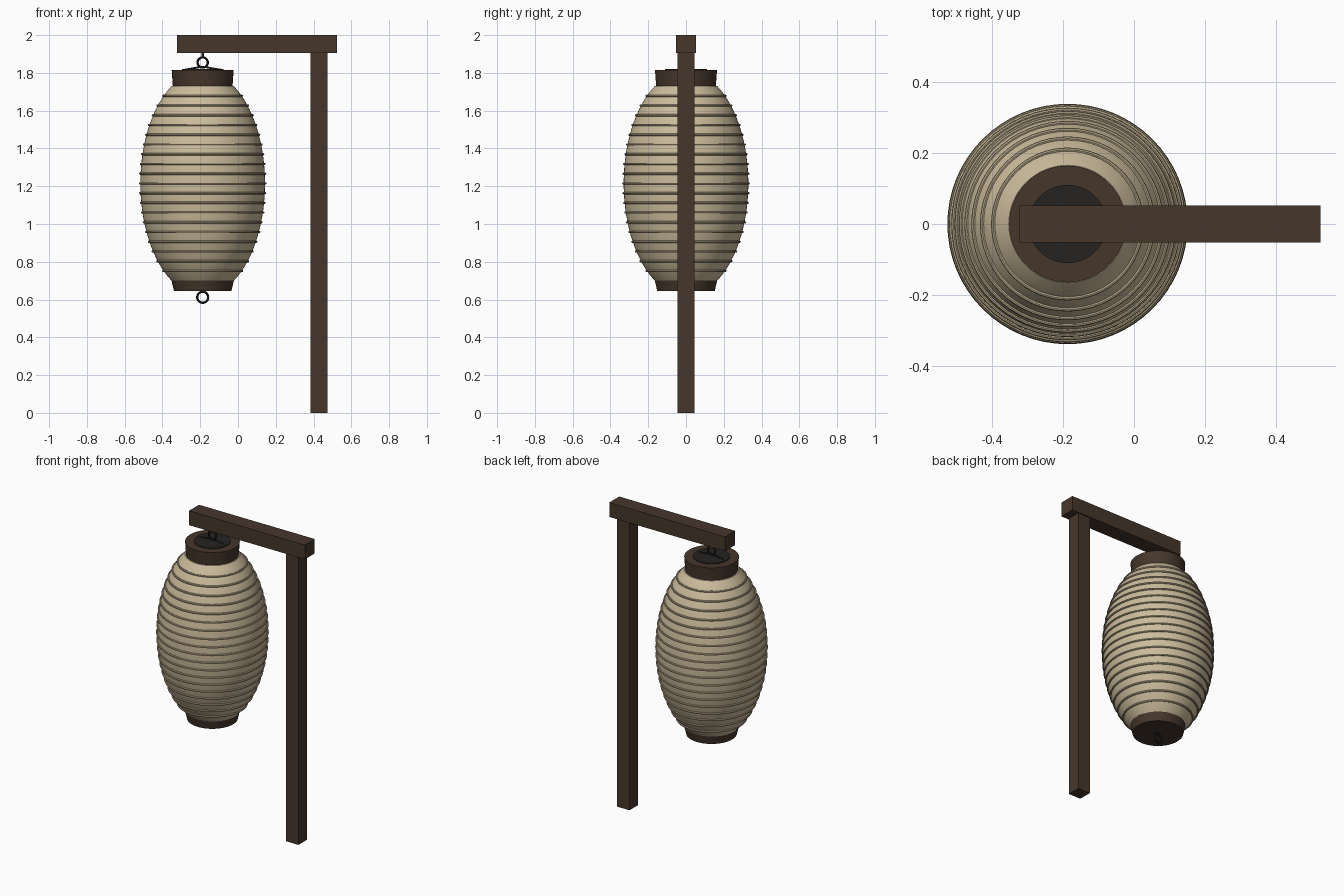
import bpy, math
from mathutils import Vector

if "Cube" in bpy.data.objects:
    bpy.data.objects.remove(bpy.data.objects["Cube"])

CX = -0.187          # lantern axis
MID, HALF = 1.215, 0.515


def material(name, rgb):
    m = bpy.data.materials.new(name)
    m.diffuse_color = (*rgb, 1)
    m.use_nodes = True
    m.node_tree.nodes["Principled BSDF"].inputs["Base Color"].default_value = m.diffuse_color
    return m


WOOD = material("dark_wood", (0.06, 0.037, 0.024))
PAPER = material("paper", (0.60, 0.50, 0.33))
RIB = material("bamboo_rib", (0.48, 0.40, 0.26))
IRON = material("iron", (0.018, 0.017, 0.016))


def finish(obj, name, mat, smooth=True):
    obj.name = name
    obj.data.materials.append(mat)
    if smooth:
        bpy.ops.object.shade_smooth_by_angle(angle=math.radians(35))
    return obj


def box(name, lo, hi, mat):
    lo, hi = Vector(lo), Vector(hi)
    bpy.ops.mesh.primitive_cube_add(size=1, location=(lo + hi) / 2)
    obj = bpy.context.object
    obj.scale = hi - lo
    return finish(obj, name, mat, False)


def lathe(name, profile, mat, n=64):
    """Surface of revolution about the lantern axis; ends with r > 0 are capped."""
    verts, faces = [], []
    for r, z in profile:
        for i in range(n):
            a = math.tau * i / n
            verts.append((r * math.cos(a), r * math.sin(a), z))
    for k in range(len(profile) - 1):
        for i in range(n):
            j = (i + 1) % n
            faces.append((k * n + i, k * n + j, (k + 1) * n + j, (k + 1) * n + i))
    faces.append(tuple(reversed(range(n))))
    faces.append(tuple(range((len(profile) - 1) * n, len(profile) * n)))
    me = bpy.data.meshes.new(name)
    me.from_pydata(verts, [], faces)
    obj = bpy.data.objects.new(name, me)
    obj.location.x = CX
    bpy.context.collection.objects.link(obj)
    bpy.ops.object.select_all(action='DESELECT')
    obj.select_set(True)
    bpy.context.view_layer.objects.active = obj
    return finish(obj, name, mat)


def ring(name, z, major, minor, mat, upright=False, seg=64):
    bpy.ops.mesh.primitive_torus_add(
        location=(CX, 0, z), rotation=(math.pi / 2 if upright else 0, 0, 0),
        major_radius=major, minor_radius=minor, major_segments=seg, minor_segments=8)
    return finish(bpy.context.object, name, mat)


def rod(name, a, b, r, mat):
    a, b = Vector(a), Vector(b)
    bpy.ops.mesh.primitive_cylinder_add(vertices=12, radius=r, depth=(b - a).length,
                                        location=(a + b) / 2)
    obj = bpy.context.object
    obj.rotation_euler = (b - a).to_track_quat('Z', 'Y').to_euler()
    return finish(obj, name, mat)


def body_radius(z):
    return 0.33 * math.sqrt(1 - ((z - MID) / 0.595) ** 2)


# Wooden stand
box("post", (0.383, -0.044, 0), (0.473, 0.044, 1.91), WOOD)
box("beam", (-0.322, -0.052, 1.905), (0.525, 0.052, 2.0), WOOD)

# Paper body
levels = [MID - HALF + 2 * HALF * i / 40 for i in range(41)]
lathe("paper_body", [(body_radius(z), z) for z in levels], PAPER)

# Ribs around the body
for i in range(1, 20):
    z = MID - HALF + 2 * HALF * i / 20
    ring(f"rib_{i:02d}", z, body_radius(z) + 0.002, 0.006, RIB)

# Wooden collars and top plate
lathe("bottom_collar", [(0.152, 0.645), (0.165, 0.70)], WOOD)
lathe("top_collar", [(0.158, 1.728), (0.164, 1.815)], WOOD)
lathe("top_plate", [(0.11, 1.80), (0.11, 1.82)], IRON)

# Hanging hardware
for side, s in (("left", -1), ("right", 1)):
    rod(f"bail_{side}", (CX + s * 0.105, 0, 1.815), (CX, 0, 1.833), 0.005, IRON)
ring("top_ring", 1.855, 0.027, 0.006, IRON, True, 32)
rod("hook_stem", (CX, 0, 1.878), (CX, 0, 1.91), 0.007, IRON)
ring("bottom_ring", 0.612, 0.029, 0.006, IRON, True, 32)
